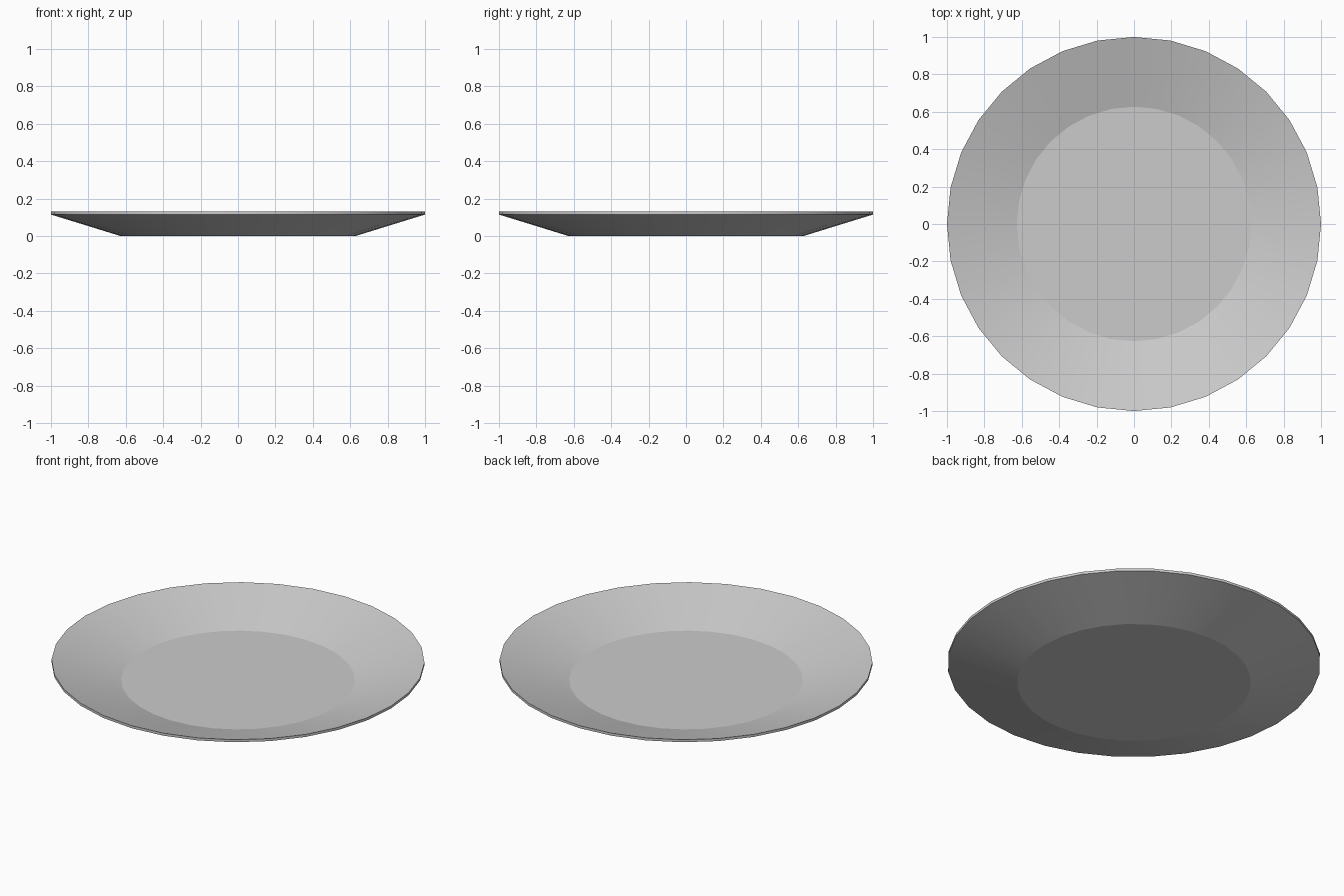
import bpy, bmesh
from math import cos, sin, tau, radians

if "Cube" in bpy.data.objects:
    bpy.data.objects.remove(bpy.data.objects["Cube"])

SIDES = 32
# Profile (radius, height): underside, outer lip, inner floor
PROFILE = [(0.627, 0.0), (1.0, 0.115), (1.0, 0.13), (0.627, 0.017)]

bm = bmesh.new()
rings = [[bm.verts.new((r * cos(tau * i / SIDES), r * sin(tau * i / SIDES), z))
          for i in range(SIDES)] for r, z in PROFILE]

# Sloped underside, lip edge and sloped inside
for low, high in zip(rings, rings[1:]):
    for i in range(SIDES):
        j = (i + 1) % SIDES
        bm.faces.new((low[i], low[j], high[j], high[i]))

# Flat base and flat eating surface
bm.faces.new(rings[0][::-1])
bm.faces.new(rings[-1])
bmesh.ops.recalc_face_normals(bm, faces=bm.faces)

mesh = bpy.data.meshes.new("plate")
bm.to_mesh(mesh)
bm.free()
plate = bpy.data.objects.new("plate", mesh)
bpy.context.collection.objects.link(plate)

# Smooth around the slope, crisp at the floor and lip
bpy.context.view_layer.objects.active = plate
plate.select_set(True)
bpy.ops.object.shade_smooth_by_angle(angle=radians(14))
